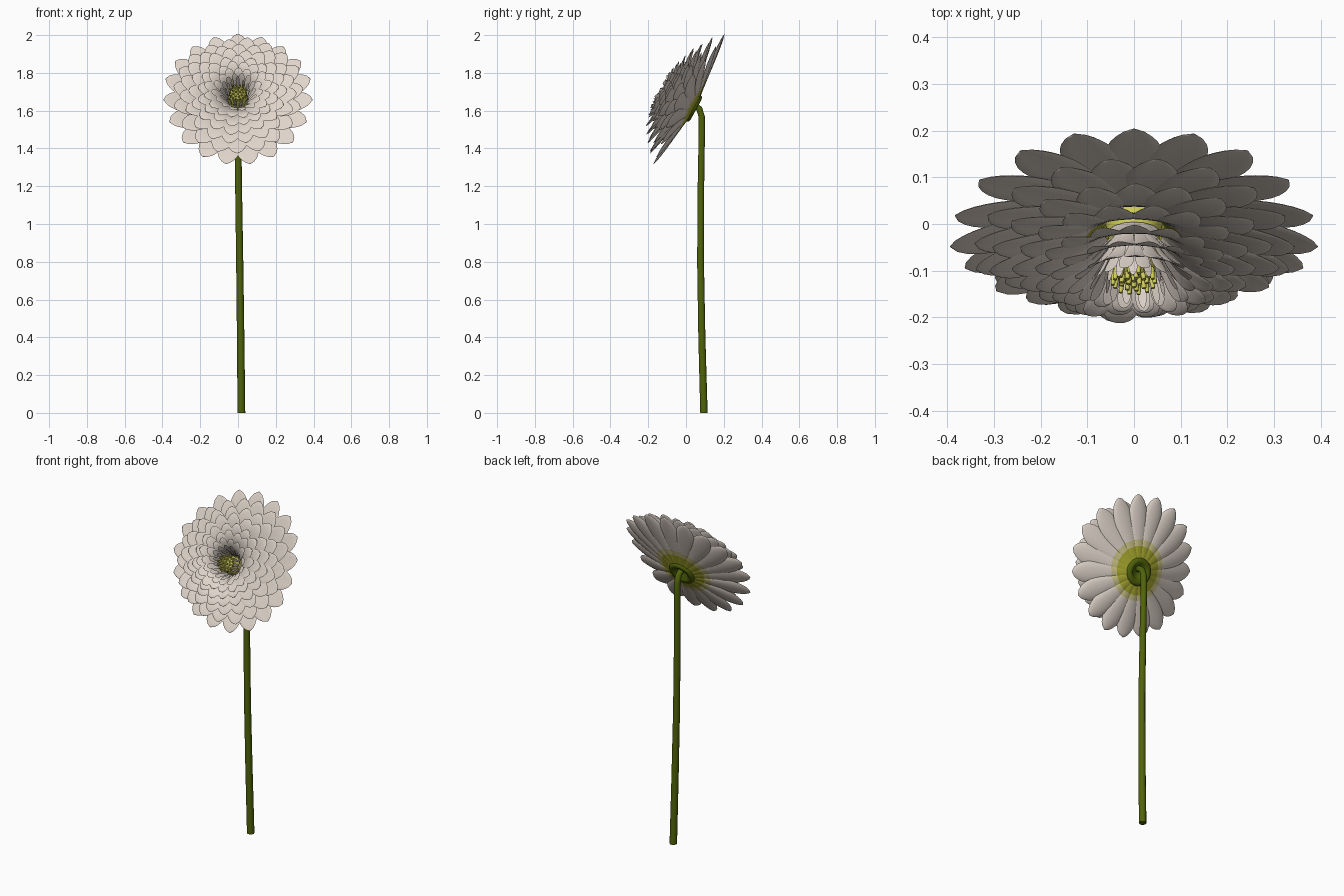
import bpy, bmesh, math, random
from mathutils import Vector, Matrix

random.seed(4)
if "Cube" in bpy.data.objects:
    bpy.data.objects.remove(bpy.data.objects["Cube"])


def material(name, rgb):
    m = bpy.data.materials.new(name)
    m.diffuse_color = (*rgb, 1)
    m.use_nodes = True
    b = m.node_tree.nodes["Principled BSDF"]
    b.inputs["Base Color"].default_value = (*rgb, 1)
    b.inputs["Roughness"].default_value = 0.8
    return m


CREAM = material("petal cream", (0.74, 0.66, 0.59))
PALE = material("pale yellow", (0.62, 0.56, 0.25))
YELLOW = material("olive yellow", (0.40, 0.40, 0.03))
GOLD = material("stamen yellow", (0.62, 0.60, 0.10))
GREEN = material("stem green", (0.08, 0.125, 0.003))

# The flower head leans back, facing forward and up; its heart sits a little low
HEAD = Matrix.Translation((0, 0.015, 1.66)) @ Matrix.Rotation(math.radians(61.4), 4, 'X')
SAG = -0.03
HEART = HEAD @ Matrix.Translation((0, SAG, 0))


def finish(bm, name, mats, matrix=HEART, angle=60):
    me = bpy.data.meshes.new(name)
    bmesh.ops.recalc_face_normals(bm, faces=bm.faces)
    bm.to_mesh(me)
    bm.free()
    ob = bpy.data.objects.new(name, me)
    ob.matrix_world = matrix
    bpy.context.collection.objects.link(ob)
    for m in mats:
        me.materials.append(m)
    bpy.ops.object.select_all(action='DESELECT')
    ob.select_set(True)
    bpy.context.view_layer.objects.active = ob
    bpy.ops.object.shade_smooth_by_angle(angle=math.radians(angle))


def petal_width(t):
    # Narrow at the base, widest past the middle, softly pointed at the tip
    if t < 0.68:
        s = t / 0.68
        return 0.4 + 0.6 * s * s * (3 - 2 * s)
    return max((1 - ((t - 0.68) / 0.32) ** 2) ** 0.6, 0.04)


def add_petal(bm, turn, base, tip, half, lift, inner, rows=12, sides=12):
    # A plump, slightly cupped petal swept along a curve from base to tip
    a, c = Vector(base), Vector(tip)
    mid = Vector(((a.x + c.x) / 2, (a.y + c.y) / 2 + lift))
    spin = Matrix.Rotation(turn, 3, 'Z')
    loops = []
    for i in range(rows + 1):
        t = 1 - (1 - i / rows) ** 1.3
        p = a * (1 - t) ** 2 + mid * (2 * t * (1 - t)) + c * t * t
        w = half * petal_width(t)
        sag = Vector((0, SAG * (1 - t * (1 - inner)), 0))
        loop = []
        for j in range(sides):
            q = math.tau * j / sides
            s = math.cos(q)
            height = w * (0.12 * s * s + 0.13 * math.sin(q))
            loop.append(bm.verts.new(spin @ Vector((s * w, p.x, p.y + height)) + sag))
        loops.append(loop)
    faces = [bm.faces.new(loops[0]), bm.faces.new(loops[-1])]
    for lo, hi in zip(loops, loops[1:]):
        faces += [bm.faces.new((lo[j - 1], lo[j], hi[j], hi[j - 1])) for j in range(sides)]
    return faces


# Petal rings: count, base (radius, height), tip (radius, height), half width, lift
RINGS = [
    (19, (0.065, -0.045), (0.395, 0.0), 0.060, 0.003),
    (19, (0.065, -0.03), (0.35, 0.045), 0.056, 0.02),
    (19, (0.065, -0.01), (0.305, 0.08), 0.050, 0.035),
    (18, (0.065, 0.01), (0.26, 0.105), 0.044, 0.04),
    (17, (0.06, 0.03), (0.215, 0.128), 0.037, 0.04),
    (16, (0.058, 0.05), (0.175, 0.143), 0.030, 0.035),
    (15, (0.055, 0.06), (0.135, 0.155), 0.023, 0.03),
    (14, (0.052, 0.065), (0.1, 0.163), 0.016, 0.015),
    (13, (0.05, 0.07), (0.07, 0.163), 0.010, 0.0),
]
for k, (n, base, tip, half, lift) in enumerate(RINGS):
    bm = bmesh.new()
    for i in range(n):
        turn = math.tau * (i + 0.5 * (k % 2)) / n
        jitter = random.uniform(-1, 1) if k else 0
        # The outer rings sweep forward at both sides
        sweep = 0.055 * math.sin(turn) ** 4 * max(0, 1 - k / 4)
        end = (tip[0] + 0.008 * jitter, tip[1] + sweep + 0.004 * jitter)
        faces = add_petal(bm, turn + 0.03 * jitter, base, end, half, lift, k / 8)
        # Yellow base on the lower rings
        for f in faces:
            r = (f.calc_center_median() - Vector((0, SAG, 0))).xy.length
            if k == 0:
                f.material_index = 2 if r < 0.14 else 1 if r < 0.165 else 0
            elif k < 4:
                f.material_index = 2 if r < 0.1 else 0
    finish(bm, f"petal_ring_{k + 1}", [CREAM, PALE, YELLOW], HEAD, 75)


def lathe(name, profile, mat, steps=32):
    bm = bmesh.new()
    vs = [bm.verts.new((r, 0, h)) for r, h in profile]
    es = [bm.edges.new(e) for e in zip(vs, vs[1:])]
    bmesh.ops.spin(bm, geom=vs + es, cent=(0, 0, 0), axis=(0, 0, 1),
                   angle=math.tau, steps=steps)
    bmesh.ops.remove_doubles(bm, verts=bm.verts, dist=0.0005)
    finish(bm, name, [mat])


# Hollowed green calyx behind the petals, and the core that carries them
lathe("calyx", [(0, -0.03), (0.03, -0.035), (0.045, -0.055), (0.06, -0.06),
                (0.075, -0.055), (0.08, -0.04)], GREEN)
lathe("core", [(0.07, -0.04), (0.055, 0.03), (0.046, 0.11), (0.035, 0.13), (0, 0.136)], GOLD)

# Blunt stamens around the centre
bm = bmesh.new()
for count, radius, size in ((14, 0.043, 0.007), (9, 0.026, 0.008), (4, 0.01, 0.008)):
    for i in range(count):
        place = (Matrix.Rotation(math.tau * i / count, 4, 'Z')
                 @ Matrix.Translation((radius, 0, 0.132)) @ Matrix.Rotation(0.15, 4, 'Y'))
        bmesh.ops.create_cone(bm, segments=8, cap_ends=True, radius1=size, radius2=size * 0.6,
                              depth=0.03 + random.uniform(-0.005, 0.005), matrix=place)
finish(bm, "stamens", [GOLD])

# Stem: a tapered tube that bends forward into the calyx
PATH = [(0.018, 0.095, 0), (0.014, 0.084, 0.4), (0.009, 0.077, 0.8), (0.003, 0.079, 1.2),
        (0, 0.084, 1.5), (0, 0.083, 1.57), (0, 0.07, 1.61), (0, 0.045, 1.63), (0, 0.01, 1.64)]
bm = bmesh.new()
pts = [Vector(p) for p in PATH]
loops = []
for i, p in enumerate(pts):
    d = (pts[min(i + 1, len(pts) - 1)] - pts[max(i - 1, 0)]).normalized()
    if i == 0:
        d = Vector((0, 0, 1))
    side = Vector((1, 0, 0))
    up = d.cross(side).normalized()
    r = 0.0205 - 0.003 * min(p.z / 1.5, 1)
    loops.append([bm.verts.new(p + r * (math.cos(a) * side + math.sin(a) * up))
                  for a in (math.tau * j / 10 for j in range(10))])
for lo, hi in zip(loops, loops[1:]):
    for j in range(10):
        bm.faces.new((lo[j], lo[j - 1], hi[j - 1], hi[j]))
bm.faces.new(loops[0])
bm.faces.new(loops[-1])
finish(bm, "stem", [GREEN], Matrix.Identity(4))
